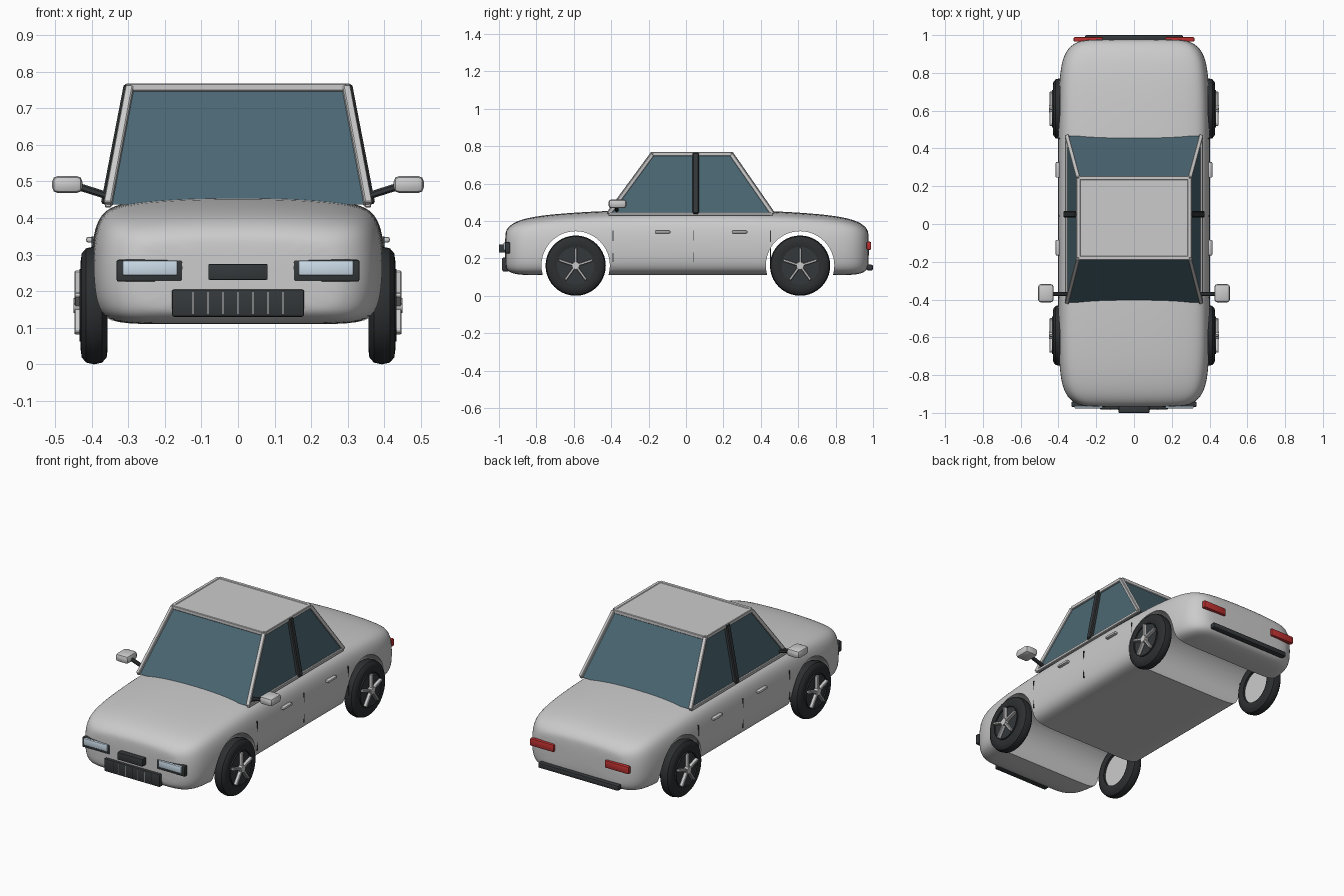
import bpy, bmesh
from math import radians, pi, cos, sin
from mathutils import Vector, Matrix

if "Cube" in bpy.data.objects:
    bpy.data.objects.remove(bpy.data.objects["Cube"])


def material(name, rgb):
    m = bpy.data.materials.new(name)
    m.diffuse_color = (*rgb, 1)
    m.use_nodes = True
    m.node_tree.nodes["Principled BSDF"].inputs["Base Color"].default_value = m.diffuse_color
    return m


DARK = material("dark_trim", (0.035, 0.04, 0.043))
RUBBER = material("rubber", (0.025, 0.028, 0.03))
GLASS = material("glass", (0.07, 0.135, 0.17))
RED = material("red_lens", (0.5, 0.03, 0.03))
LENS = material("clear_lens", (0.6, 0.72, 0.82))


def finish(bm, name, mat=None):
    bmesh.ops.recalc_face_normals(bm, faces=bm.faces)
    me = bpy.data.meshes.new(name)
    bm.to_mesh(me)
    bm.free()
    ob = bpy.data.objects.new(name, me)
    bpy.context.collection.objects.link(ob)
    if mat:
        me.materials.append(mat)
    return ob


def box(name, lo, hi, mat=None, bevel=0.0, segments=2, matrix=None):
    """Bevelled box between two corners, optionally moved by a matrix."""
    lo, hi = Vector(lo), Vector(hi)
    bm = bmesh.new()
    bmesh.ops.create_cube(bm, size=1)
    for v in bm.verts:
        v.co = (lo + hi) / 2 + v.co * (hi - lo)
    if bevel:
        bmesh.ops.bevel(bm, geom=bm.edges[:], offset=bevel, segments=segments,
                        profile=0.5, affect='EDGES')
    if matrix:
        bm.transform(matrix)
    return finish(bm, name, mat)


def beam(name, a, b, width, depth, mat=None, bevel=0.003):
    """Square bar running from a to b."""
    a, b = Vector(a), Vector(b)
    d = b - a
    m = Matrix.Translation(a) @ d.to_track_quat('Z', 'Y').to_matrix().to_4x4()
    return box(name, (-width / 2, -depth / 2, 0), (width / 2, depth / 2, d.length), mat, bevel, 1, m)


def loft(name, rings, closed=False, mat=None):
    bm = bmesh.new()
    rows = [[bm.verts.new(p) for p in r] for r in rings]
    n = len(rows[0])
    pairs = list(zip(rows, rows[1:]))
    if closed:
        pairs.append((rows[-1], rows[0]))
    for r, s in pairs:
        for i in range(n):
            bm.faces.new((r[i], r[(i + 1) % n], s[(i + 1) % n], s[i]))
    if not closed:
        bm.faces.new(rows[0])
        bm.faces.new(rows[-1])
    return finish(bm, name, mat)


def lathe_x(name, profile, centre, mat=None, closed=False, n=40):
    """Spin (x offset, radius) points about an axis along x."""
    cx, cy, cz = centre
    return loft(name, [[(cx + x, cy + r * cos(2 * pi * i / n), cz + r * sin(2 * pi * i / n))
                        for i in range(n)] for x, r in profile], closed, mat)


# Body shell: half section and lengthwise stations (y, half width, bottom, top)
half = [(0, 0), (0.5, 0), (0.84, 0), (0.965, 0.09), (1, 0.3), (1, 0.55), (0.975, 0.75),
        (0.92, 0.88), (0.8, 0.95), (0.45, 0.99), (0, 1)]
section = half + [(-u, v) for u, v in half[-2:0:-1]]
front = [(-0.968, 0.25, 0.16, 0.335), (-0.957, 0.295, 0.137, 0.36), (-0.93, 0.342, 0.118, 0.387),
         (-0.87, 0.38, 0.11, 0.413), (-0.75, 0.397, 0.11, 0.434), (-0.55, 0.402, 0.11, 0.449),
         (-0.3, 0.402, 0.11, 0.46)]
stations = front + [(0.01 - y, w, b, t) for y, w, b, t in reversed(front)]
body = loft("body_shell", [[(u * w, y, b + v * (t - b)) for u, v in section]
                           for y, w, b, t in stations])
body.modifiers.new("smooth", 'SUBSURF').levels = 2

# Wheel arches cut right through the body
WHEELS = (-0.59, 0.61)
cutters = []
for y in WHEELS:
    c = lathe_x("arch_cutter", [(-0.7, 0.183), (0.7, 0.183)], (0, y, 0.162), n=48)
    c.hide_render = True
    m = body.modifiers.new("arch", 'BOOLEAN')
    m.operation, m.solver, m.object = 'DIFFERENCE', 'EXACT', c
    cutters.append(c)
bpy.context.view_layer.objects.active = body
for m in [m.name for m in body.modifiers]:
    bpy.ops.object.modifier_apply(modifier=m)
for c in cutters:
    bpy.data.objects.remove(c)

# Cabin: glass block, roof panel, frame bars
base = [(-0.355, -0.415, 0.437), (0.355, -0.415, 0.437), (0.355, 0.465, 0.437), (-0.355, 0.465, 0.437)]
roof = [(-0.295, -0.18, 0.757), (0.295, -0.18, 0.757), (0.295, 0.243, 0.757), (-0.295, 0.243, 0.757)]
loft("cabin_glass", [base, roof], mat=GLASS)
box("roof_panel", (-0.293, -0.178, 0.75), (0.293, 0.241, 0.765))
for i in range(4):
    j = (i + 1) % 4
    beam("roof_rail", roof[i], roof[j], 0.022, 0.022)
    beam("corner_pillar", base[i], roof[i], 0.022, 0.022)
    if i % 2:
        beam("window_sill", base[i], base[j], 0.018, 0.018)

# Wheels
tyre = [(-0.033, 0.1), (-0.037, 0.12), (-0.034, 0.142), (-0.022, 0.156), (0, 0.161),
        (0.022, 0.156), (0.034, 0.142), (0.037, 0.12), (0.033, 0.1)]
for y in WHEELS:
    for s in (-1, 1):
        c = (s * 0.393, y, 0.161)

        def disc(name, x0, x1, r, mat=None):
            lathe_x(name, [(s * x0, r), (s * x1, r)], c, mat, n=32)

        lathe_x("tyre", [(s * x, r) for x, r in tyre], c, RUBBER, closed=True)
        disc("wheel_back", -0.02, 0.015, 0.101)
        disc("wheel_face", 0.014, 0.033, 0.101, DARK)
        lathe_x("rim_ring", [(s * 0.03, 0.094), (s * 0.04, 0.094), (s * 0.04, 0.099), (s * 0.03, 0.099)],
                c, DARK, closed=True)
        disc("hub_cap", 0.03, 0.056, 0.02)
        for k in range(5):
            m = Matrix.Translation(c) @ Matrix.Rotation(k * 2 * pi / 5, 4, 'X')
            x = sorted((s * 0.032, s * 0.054))
            box("wheel_spoke", (x[0], -0.007, 0.012), (x[1], 0.007, 0.095), None, 0.003, 1, m)

# Parts repeated on both sides
for s in (-1, 1):
    def side_box(name, lo, hi, mat=None, bevel=0.004):
        x = sorted((s * lo[0], s * hi[0]))
        return box(name, (x[0], *lo[1:]), (x[1], *hi[1:]), mat, bevel)

    beam("centre_pillar", (s * 0.362, 0.052, 0.437), (s * 0.299, 0.052, 0.764), 0.034, 0.026, DARK, 0.005)
    side_box("mirror_housing", (0.425, -0.415, 0.468), (0.508, -0.318, 0.515), None, 0.016)
    beam("mirror_arm", (s * 0.345, -0.37, 0.457), (s * 0.44, -0.37, 0.487), 0.02, 0.02, DARK, 0.005)
    for y in (-0.167, 0.245):
        side_box("door_handle", (0.39, y, 0.333), (0.415, y + 0.083, 0.348), None, 0.006)
    for y in (-0.39, 0.042, 0.452):
        side_box("door_seam", (0.385, y - 0.002, 0.18), (0.4005, y + 0.002, 0.35), DARK, 0)
    side_box("headlight_housing", (0.15, -0.968, 0.226), (0.332, -0.94, 0.286), DARK, 0.006)
    side_box("headlight_lens", (0.165, -0.976, 0.243), (0.316, -0.95, 0.284), LENS, 0.005)
    side_box("tail_light", (0.165, 0.965, 0.245), (0.32, 0.99, 0.289), RED, 0.007)

# Front grille with slats, front plate, rear bumper
box("grille", (-0.181, -0.982, 0.13), (0.181, -0.945, 0.205), DARK, 0.007)
for k in range(-3, 4):
    x = k * 0.041
    box("grille_slat", (x - 0.0015, -0.985, 0.138), (x + 0.0015, -0.975, 0.198))
box("front_plate", (-0.081, -1.0, 0.231), (0.081, -0.962, 0.274), DARK, 0.003)
box("rear_bumper", (-0.26, 0.965, 0.135), (0.26, 1.0, 0.166), DARK, 0.008)

# Smooth shading with kept edges
bpy.ops.object.select_all(action='SELECT')
bpy.context.view_layer.objects.active = body
bpy.ops.object.shade_smooth_by_angle(angle=radians(35))
